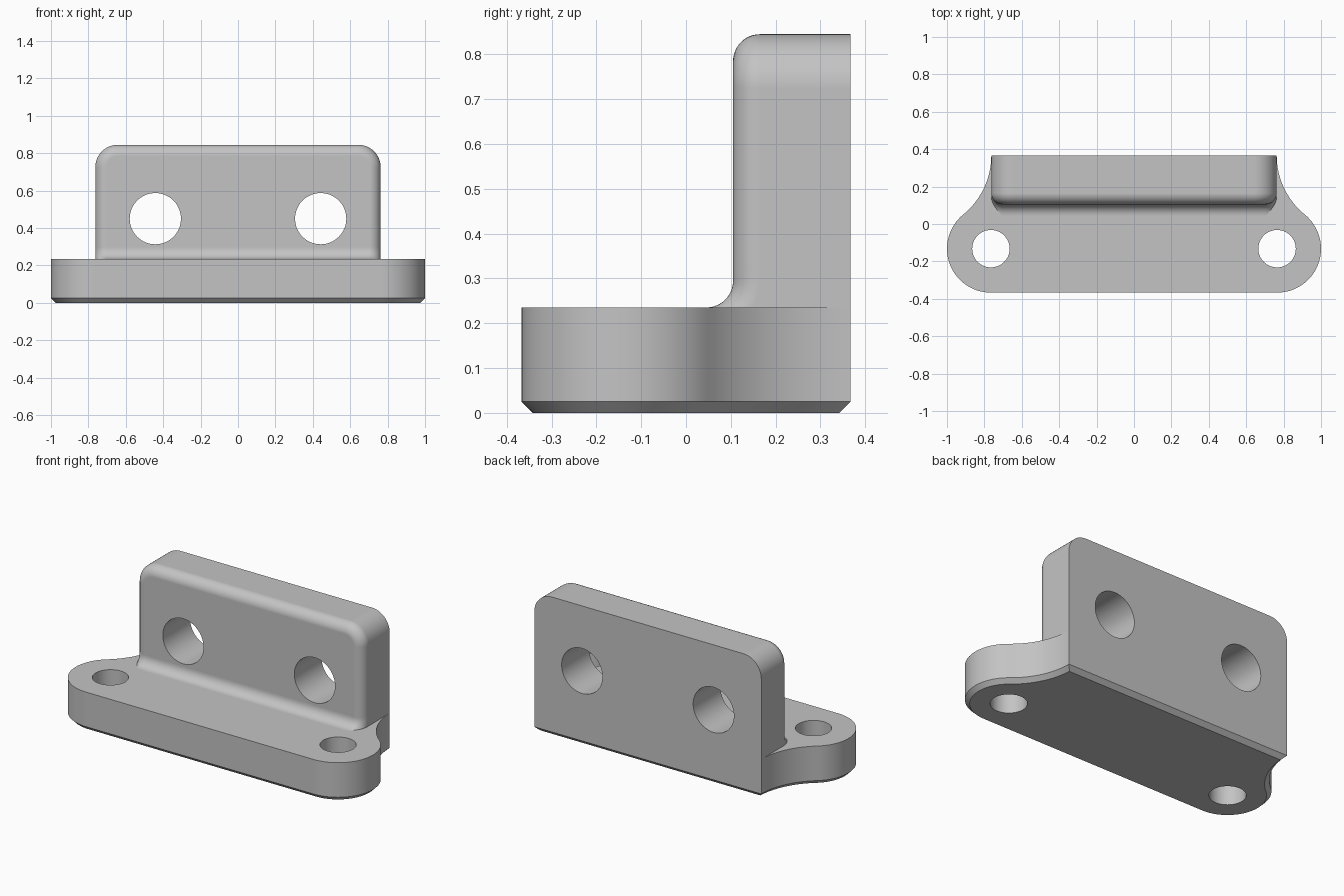
import bpy
import bmesh
from math import sin, cos, asin, acos, atan2, pi, sqrt, radians

if "Cube" in bpy.data.objects:
    bpy.data.objects.remove(bpy.data.objects["Cube"], do_unlink=True)

# Main sizes
HALF_DEPTH = 0.367
BASE_TOP = 0.235
CHAMFER = 0.025
EAR_R = 0.235
EAR_X, EAR_Y = 1 - EAR_R, -HALF_DEPTH + EAR_R
WALL_W, WALL_FRONT, WALL_TOP = 0.763, 0.105, 0.845
CORNER = 0.12
FILLET = 0.06
STEPS = 12

grey = bpy.data.materials.new("light grey")
grey.use_nodes = True
grey.diffuse_color = (0.55, 0.55, 0.55, 1)
grey.node_tree.nodes["Principled BSDF"].inputs["Base Color"].default_value = grey.diffuse_color


def span(a, b, n):
    return [a + (b - a) * i / n for i in range(n + 1)]


def arc(cx, cy, r, a, b, n=STEPS):
    return [(cx + r * cos(t), cy + r * sin(t)) for t in span(a, b, n)]


def mirrored(half):
    """Close a right-hand half outline with its mirror image."""
    return half + [(-x, y) for x, y in reversed(half)]


def loft(name, rings):
    """Skin a list of equal closed rings and cap both ends."""
    bm = bmesh.new()
    rows = [[bm.verts.new(p) for p in ring] for ring in rings]
    n = len(rows[0])
    for a, b in zip(rows, rows[1:]):
        for i in range(n):
            j = (i + 1) % n
            bm.faces.new((a[i], a[j], b[j], b[i]))
    bm.faces.new(rows[0])
    bm.faces.new(rows[-1])
    bmesh.ops.recalc_face_normals(bm, faces=bm.faces)
    mesh = bpy.data.meshes.new(name)
    bm.to_mesh(mesh)
    bm.free()
    obj = bpy.data.objects.new(name, mesh)
    bpy.context.collection.objects.link(obj)
    mesh.materials.append(grey)
    return obj


def activate(obj):
    bpy.ops.object.select_all(action='DESELECT')
    obj.select_set(True)
    bpy.context.view_layer.objects.active = obj


def drill(obj, place, radius):
    """Cut a mirrored pair of round holes; place maps (u, v, depth) to a point."""
    for side in (-1, 1):
        rings = [[place(side, u, v, d) for u, v in arc(0, 0, radius, 0, 2 * pi, 64)[:-1]]
                 for d in (-1, 1)]
        cutter = loft("hole_cutter", rings)
        cutter.hide_render = True
        mod = obj.modifiers.new("hole", 'BOOLEAN')
        mod.operation = 'DIFFERENCE'
        mod.solver = 'EXACT'
        mod.object = cutter
        activate(obj)
        bpy.ops.object.modifier_apply(modifier=mod.name)
        bpy.data.objects.remove(cutter, do_unlink=True)


def finish(obj):
    activate(obj)
    bpy.ops.object.shade_smooth_by_angle(angle=radians(30))
    obj.modifiers.new("even_shading", 'WEIGHTED_NORMAL').keep_sharp = True


# Base plate: round ears flowing through concave flanks to the back
rise = HALF_DEPTH - EAR_Y
gap = WALL_W - EAR_X
FLANK_R = (rise ** 2 + gap ** 2 - EAR_R ** 2) / (2 * (EAR_R - gap))
FLANK_X = WALL_W + FLANK_R
MEET = atan2(rise, FLANK_X - EAR_X)


def base_ring(inset, z):
    half = arc(EAR_X, EAR_Y, EAR_R - inset, -pi / 2, MEET, 32)
    r = FLANK_R + inset
    half += arc(FLANK_X, HALF_DEPTH, r, pi + MEET, pi + asin(inset / r), 20)[1:]
    return [(x, y, z) for x, y in mirrored(half)]


base = loft("base_plate", [base_ring(CHAMFER, 0), base_ring(0, CHAMFER), base_ring(0, BASE_TOP)])
drill(base, lambda s, u, v, d: (s * EAR_X + u, EAR_Y + v, d), 0.1)
finish(base)


# Upright wall: rounded top corners, rounded front edge
def wall_ring(y, inset):
    half = [(WALL_W - inset, BASE_TOP)]
    half += arc(WALL_W - CORNER, WALL_TOP - CORNER, CORNER - inset, 0, pi / 2)
    return [(x, y, z) for x, z in mirrored(half)]


# Pairs of (depth behind the face, inset from the side) round the edge
EDGE = [(FILLET * (1 - cos(t)), FILLET * (1 - sin(t))) for t in span(pi / 2, 0, STEPS)]

wall = loft("upright_wall", [wall_ring(HALF_DEPTH, 0)]
            + [wall_ring(WALL_FRONT + e, d) for e, d in EDGE])
drill(wall, lambda s, u, v, d: (s * 0.442 + u, d, 0.45 + v), 0.137)
finish(wall)


# Concave fillet between wall and base, shrinking into the rounded edges
def cove_ring(x, e):
    r = FILLET + e
    start = acos(FILLET / r)
    curve = arc(WALL_FRONT - FILLET, BASE_TOP + FILLET, r, -pi / 2 + start, 0)
    back, low = WALL_FRONT + FILLET + 0.005, BASE_TOP - 0.03
    loop = [(curve[0][0], low)] + curve + [(back, BASE_TOP + FILLET), (back, low)]
    return [(x, y, z) for y, z in loop]


right = [cove_ring(WALL_W - d, e) for e, d in EDGE]
left = [cove_ring(d - WALL_W, e) for e, d in reversed(EDGE)]
finish(loft("foot_fillet", right + left))
